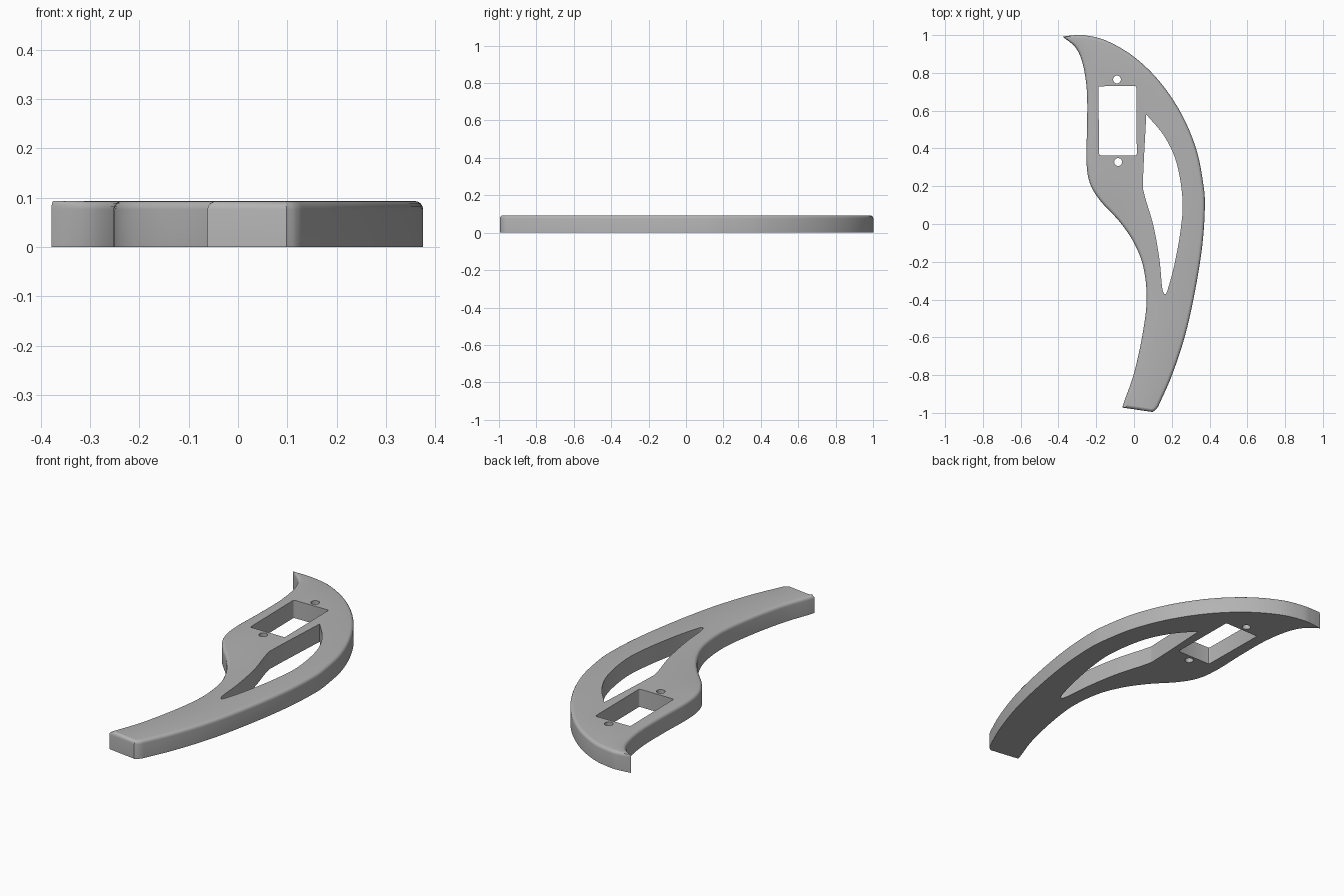
import bpy, bmesh, math
from mathutils import Vector

if "Cube" in bpy.data.objects:
    bpy.data.objects.remove(bpy.data.objects["Cube"], do_unlink=True)

HEIGHT, ROUND = 0.093, 0.017

grey = bpy.data.materials.new("plain grey")
grey.use_nodes = True
grey.diffuse_color = (0.45, 0.45, 0.45, 1)
grey.node_tree.nodes["Principled BSDF"].inputs["Base Color"].default_value = (0.45, 0.45, 0.45, 1)


def smooth_path(points, steps=6):
    """Smooth curve through the points, leaving out the last one."""
    p = [Vector(q) for q in points]
    p = [2 * p[0] - p[1]] + p + [2 * p[-1] - p[-2]]
    path = []
    for a, b, c, d in zip(p, p[1:], p[2:], p[3:]):
        for i in range(steps):
            t = i / steps
            path.append(0.5 * (2 * b + (c - a) * t + (2 * a - 5 * b + 4 * c - d) * t ** 2
                               + (3 * b - a - 3 * c + d) * t ** 3))
    return path


def circle(x, y, radius, count=24):
    return [Vector((x + radius * math.cos(math.tau * i / count),
                    y + radius * math.sin(math.tau * i / count))) for i in range(count)]


def inset(loop, distance, tip):
    """Shift a clockwise loop inward, tapering off towards the thin tip."""
    result = []
    for i, p in enumerate(loop):
        before = (p - loop[i - 1]).normalized()
        after = (loop[(i + 1) % len(loop)] - p).normalized()
        n1, n2 = Vector((before.y, -before.x)), Vector((after.y, -after.x))
        mitre = (n1 + n2) / max(1 + n1.dot(n2), 0.4)
        result.append(p + mitre * distance * min(1, (p - tip).length / 0.1 + 0.1))
    return result


def add_walls(bm, rings):
    """Join stacked (loop, height) rings; return the bottom and top edges."""
    rows = [[bm.verts.new((p.x, p.y, z)) for p in loop] for loop, z in rings]
    for low, high in zip(rows, rows[1:]):
        for i in range(len(low)):
            bm.faces.new((low[i - 1], low[i], high[i], high[i - 1]))
    return [[bm.edges.get((row[i - 1], row[i])) for i in range(len(row))]
            for row in (rows[0], rows[-1])]


# Outer outline: convex back, square end, wavy front
tip = Vector((-0.378, 0.992))
back = [tip, (-0.32, 0.999), (-0.26, 0.999), (-0.145, 0.97), (0, 0.885), (0.135, 0.755),
        (0.25, 0.585), (0.33, 0.395), (0.367, 0.21), (0.375, 0.09), (0.362, -0.11),
        (0.325, -0.345), (0.272, -0.585), (0.203, -0.795), (0.14, -0.94),
        (0.12, -0.978), (0.098, -0.995)]
front = [(-0.062, -0.972), (-0.052, -0.94), (0, -0.79), (0.045, -0.585), (0.067, -0.4),
         (0.05, -0.23), (0, -0.1), (-0.077, 0.013), (-0.18, 0.125), (-0.235, 0.22),
         (-0.252, 0.34), (-0.248, 0.53), (-0.25, 0.71), (-0.272, 0.85), (-0.31, 0.935), tip]
outline = smooth_path(back) + [Vector(back[-1])] + smooth_path(front)

# Long curved slot
slot_right = [(0.065, 0.58), (0.16, 0.465), (0.225, 0.325), (0.257, 0.13), (0.247, -0.03),
              (0.215, -0.21), (0.182, -0.335), (0.165, -0.372), (0.149, -0.335),
              (0.135, -0.19), (0.103, -0.01), (0.054, 0.16), (0.048, 0.24), (0.065, 0.58)]

# Rectangular window with small rounded corners
window = []
for (x, y), start in zip([(0.003, 0.722), (-0.18, 0.72), (-0.175, 0.372), (0.006, 0.372)], range(4)):
    window += [Vector((x + 0.009 * math.cos(a), y + 0.009 * math.sin(a)))
               for a in [(start + k / 3) * math.pi / 2 for k in range(4)]]

holes = [smooth_path(slot_right), window, circle(-0.09, 0.765, 0.021), circle(-0.084, 0.328, 0.021)]

# Rounded outer wall
bm = bmesh.new()
rings = [(outline, 0)]
for k in range(5):
    a = k / 4 * math.pi / 2
    rings.append((inset(outline, ROUND * (1 - math.cos(a)), tip), HEIGHT - ROUND * (1 - math.sin(a))))
bottom, top = add_walls(bm, rings)

# Straight hole walls, then the flat faces around them
for loop in holes:
    low, high = add_walls(bm, [(loop, 0), (loop, HEIGHT)])
    bottom += low
    top += high
for edges in (bottom, top):
    bmesh.ops.triangle_fill(bm, edges=edges, use_beauty=True)
bmesh.ops.recalc_face_normals(bm, faces=bm.faces)

mesh = bpy.data.meshes.new("curved_handle")
bm.to_mesh(mesh)
bm.free()
mesh.materials.append(grey)
handle = bpy.data.objects.new("curved_handle", mesh)
bpy.context.collection.objects.link(handle)
bpy.context.view_layer.objects.active = handle
handle.select_set(True)
bpy.ops.object.shade_smooth_by_angle(angle=math.radians(30))
